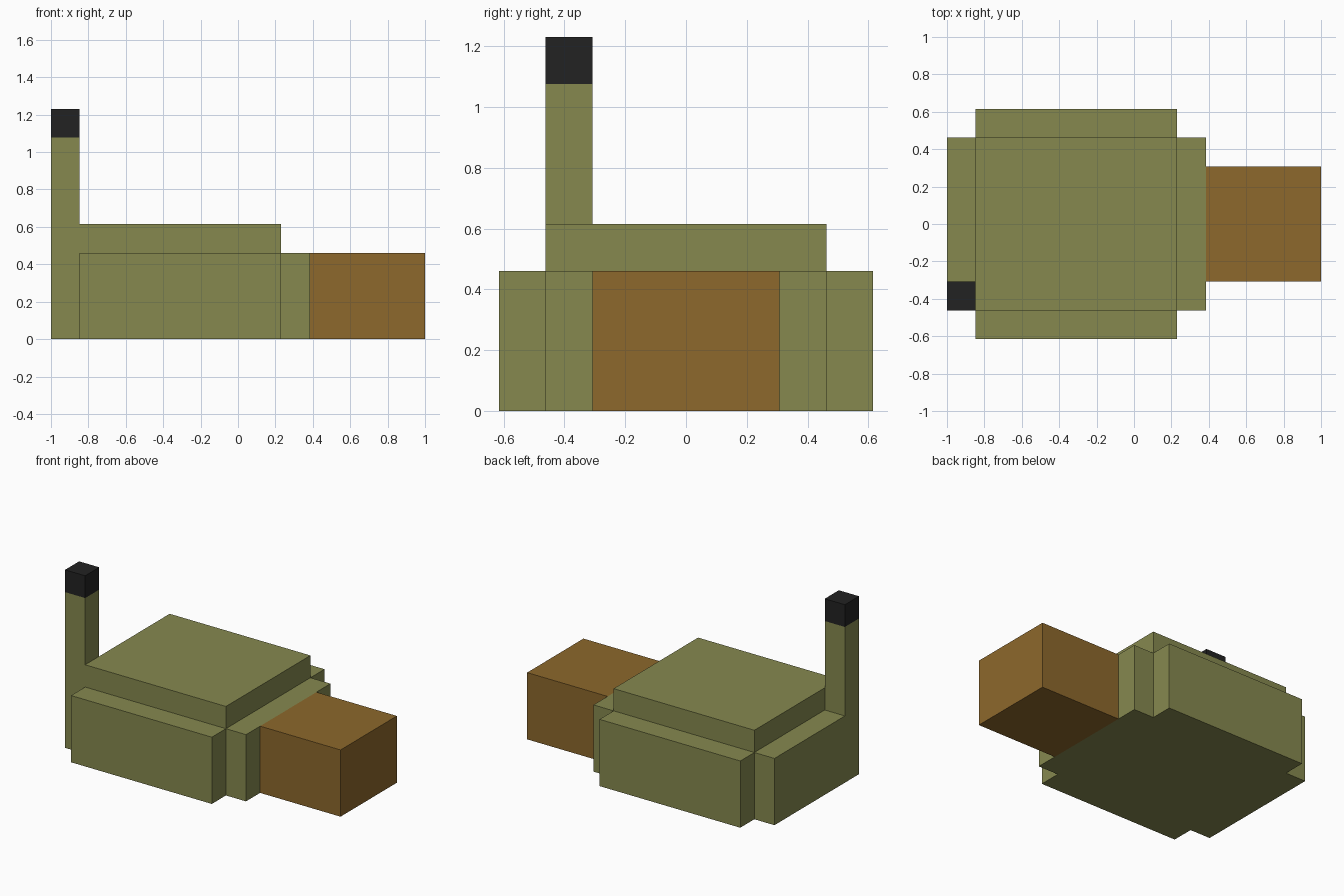
import bpy
import bmesh
from mathutils import Vector

cube = bpy.data.objects.get("Cube")
if cube:
    bpy.data.objects.remove(cube, do_unlink=True)

U = 2 / 13  # block grid unit


def material(name, rgb):
    m = bpy.data.materials.new(name)
    m.use_nodes = True
    m.diffuse_color = (*rgb, 1)
    bsdf = next(n for n in m.node_tree.nodes if n.type == 'BSDF_PRINCIPLED')
    bsdf.inputs["Base Color"].default_value = (*rgb, 1)
    return m


olive = material("olive green", (0.238, 0.25, 0.078))
brown = material("brown", (0.266, 0.138, 0.025))
black = material("soft black", (0.016, 0.016, 0.016))


def prism(name, outline, direction, mat):
    """Extrude a flat outline (grid units) along a direction."""
    bm = bmesh.new()
    face = bm.faces.new([bm.verts.new(Vector(p) * U) for p in outline])
    ext = bmesh.ops.extrude_face_region(bm, geom=[face])
    verts = [g for g in ext["geom"] if isinstance(g, bmesh.types.BMVert)]
    bmesh.ops.translate(bm, verts=verts, vec=Vector(direction) * U)
    bmesh.ops.recalc_face_normals(bm, faces=bm.faces)
    mesh = bpy.data.meshes.new(name)
    bm.to_mesh(mesh)
    bm.free()
    mesh.materials.append(mat)
    obj = bpy.data.objects.new(name, mesh)
    bpy.context.collection.objects.link(obj)
    return obj


def box(name, x, y, z, mat):
    outline = [(x[0], y[0], z[0]), (x[1], y[0], z[0]),
               (x[1], y[1], z[0]), (x[0], y[1], z[0])]
    return prism(name, outline, (0, 0, z[1] - z[0]), mat)


# Shell: raised core with a lower slab on each side
box("shell_core", (-5.5, 1.5), (-3, 3), (0, 4), olive)
box("shell_front", (-5.5, 1.5), (-4, -3), (0, 3), olive)
box("shell_back", (-5.5, 1.5), (3, 4), (0, 3), olive)
box("shell_neck_side", (1.5, 2.5), (-3, 3), (0, 3), olive)

# Tail-side slab with the upright tail at its front corner
tail_profile = [(-3, 0), (3, 0), (3, 3), (-2, 3), (-2, 7), (-3, 7)]
prism("shell_tail_side", [(-6.5, y, z) for y, z in tail_profile], (1, 0, 0), olive)
box("tail_tip", (-6.5, -5.5), (-3, -2), (7, 8), black)

# Head
box("head", (2.5, 6.5), (-2, 2), (0, 3), brown)
